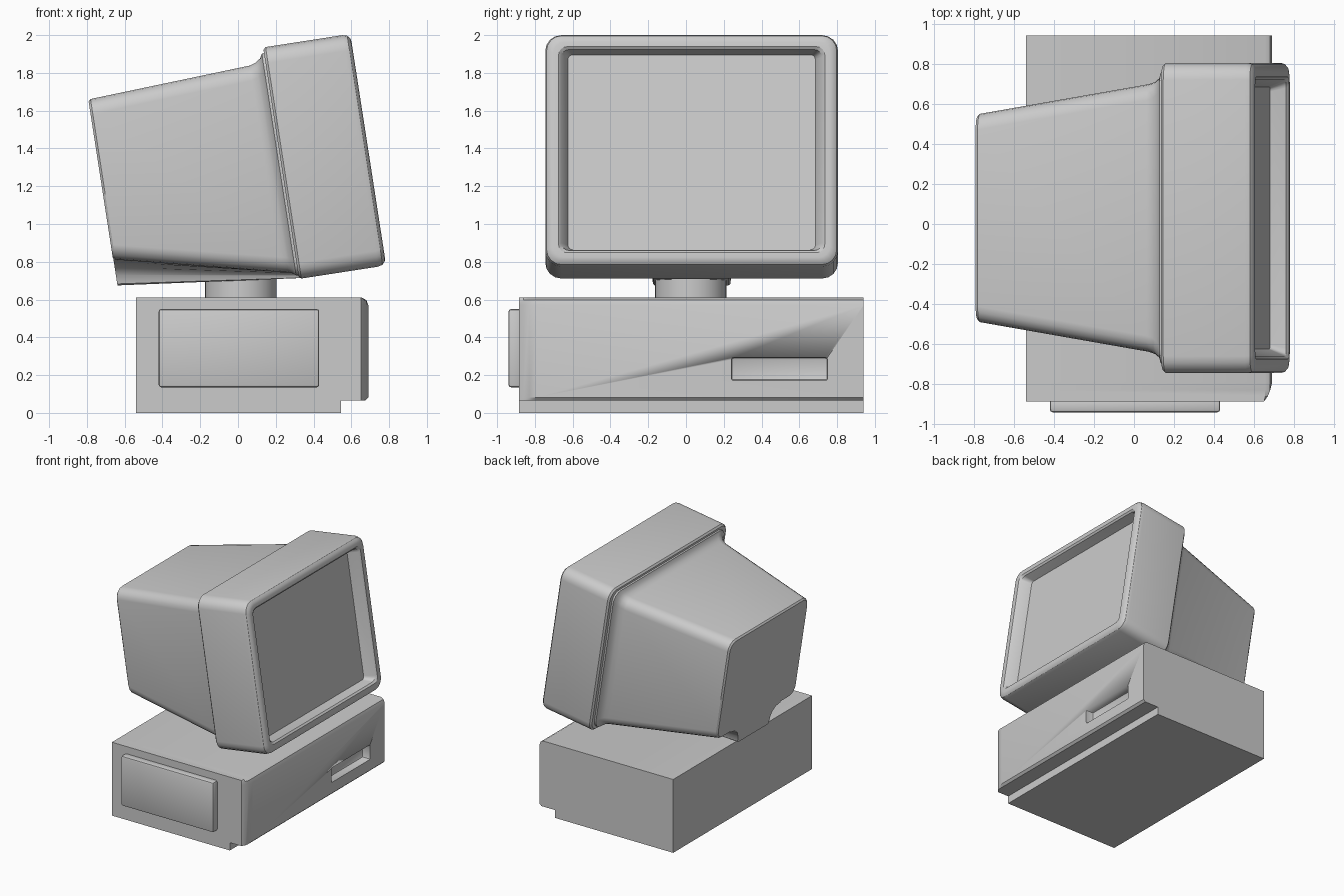
import bpy, bmesh, math
from mathutils import Vector

if "Cube" in bpy.data.objects:
    bpy.data.objects.remove(bpy.data.objects["Cube"])

TILT = math.radians(8.8)
YC = 0.03          # sideways centre of the monitor


def finish(name, bm, angle=32):
    bmesh.ops.remove_doubles(bm, verts=bm.verts[:], dist=0.0005)
    bmesh.ops.recalc_face_normals(bm, faces=bm.faces[:])
    me = bpy.data.meshes.new(name)
    bm.to_mesh(me)
    bm.free()
    ob = bpy.data.objects.new(name, me)
    bpy.context.collection.objects.link(ob)
    bpy.ops.object.select_all(action='DESELECT')
    ob.select_set(True)
    bpy.context.view_layer.objects.active = ob
    bpy.ops.object.shade_smooth_by_angle(angle=math.radians(angle))
    return ob


def loft(name, rings):
    """Skin a list of equal-length closed rings and cap both ends."""
    bm = bmesh.new()
    loops = [[bm.verts.new(p) for p in r] for r in rings]
    n = len(loops[0])
    for a, b in zip(loops, loops[1:]):
        for i in range(n):
            j = (i + 1) % n
            bm.faces.new((a[i], a[j], b[j], b[i]))
    bm.faces.new(loops[0])
    bm.faces.new(loops[-1])
    return finish(name, bm)


def tilted(u, w, v):
    """Monitor space (depth, sideways, up) to world."""
    c, s = math.cos(TILT), math.sin(TILT)
    return Vector((0.228 + u * c - v * s, YC + w, 1.322 + u * s + v * c))


def round_rect(u, hw, lo, hi, r, seg=4):
    """Rounded rectangle ring across the monitor axis."""
    ring = []
    for k, (sw, cv) in enumerate(((1, hi - r), (-1, hi - r), (-1, lo + r), (1, lo + r))):
        for i in range(seg + 1):
            a = math.pi / 2 * (k + i / seg)
            ring.append(tilted(u, sw * (hw - r) + r * math.cos(a), cv + r * math.sin(a)))
    return ring


def box(name, lo, hi, bevel=0):
    bm = bmesh.new()
    bmesh.ops.create_cube(bm, size=1)
    for v in bm.verts:
        v.co = [l + (c + 0.5) * (h - l) for c, l, h in zip(v.co, lo, hi)]
    if bevel:
        bmesh.ops.bevel(bm, geom=bm.edges[:], offset=bevel, segments=2,
                        profile=0.5, affect='EDGES')
    return finish(name, bm)


# Computer case: side profile swept across, front rounding off at one end
profile = [(-.54, 0), (.545, 0), (.545, .065), (.672, .065), (.69, .082),
           (.69, .57), (.68, .597), (.655, .61), (-.54, .61)]
case = loft("computer_case", [[(min(x, front), y, z) for x, z in profile]
            for y, front in ((-.885, .65), (-.86, .668), (-.83, .68), (-.79, .69), (.94, .69))])

# Disk slot cut into the case front
cutter = box("slot_cutter", (.62, .24, .172), (.78, .75, .293), .012)
cutter.hide_render = True
mod = case.modifiers.new("slot", 'BOOLEAN')
mod.operation = 'DIFFERENCE'
mod.solver = 'EXACT'
mod.object = cutter
bpy.context.view_layer.objects.active = case
bpy.ops.object.modifier_apply(modifier=mod.name)
bpy.data.objects.remove(cutter)

# Raised panel on the side
box("side_panel", (-.42, -.94, .135), (.43, -.87, .55), .014)

# Swivel neck
bm = bmesh.new()
bmesh.ops.create_cone(bm, cap_ends=True, segments=32, radius1=.19, radius2=.19, depth=.2)
bmesh.ops.translate(bm, verts=bm.verts[:], vec=(.015, .025, .69))
finish("neck", bm)

# Monitor bezel: outer shell, rounded rim, then the recess down to the screen
bezel = [(0, .762, .607, .075), (.013, .775, .62, .085), (.425, .775, .62, .085),
         (.449, .768, .613, .08), (.463, .752, .597, .07), (.467, .732, .577, .06),
         (.467, .705, .552, .045), (.455, .69, .538, .04), (.376, .655, .522, .025)]
loft("monitor_bezel", [round_rect(u, hw, -hv, hv, r) for u, hw, hv, r in bezel])

# Monitor housing tapering to the back, coved where it meets the bezel
housing = [(-.957, .508, -.358, .478, .07), (-.945, .52, -.37, .49, .08),
           (-.085, .668, -.57, .536, .08), (-.05, .68, -.577, .547, .08),
           (-.025, .70, -.588, .565, .08), (-.012, .73, -.6, .588, .08),
           (.01, .735, -.602, .592, .08)]
loft("monitor_housing", [round_rect(*s) for s in housing])

# Keel under the housing, flaring into it
def keel_ring(u, top, bottom):
    half = [(.33, 0), (.27, .08), (.23, .3), (.21, .6), (.205, .94), (.195, 1)]
    pts = [(w, top + t * (bottom - top)) for w, t in half]
    pts += [(-w, v) for w, v in reversed(pts)]
    pts += [(-.33, top + .06), (.33, top + .06)]
    return [tilted(u, w, v) for w, v in pts]

loft("housing_keel", [keel_ring(-.955, -.368, -.507), keel_ring(.01, -.59, -.617)])
